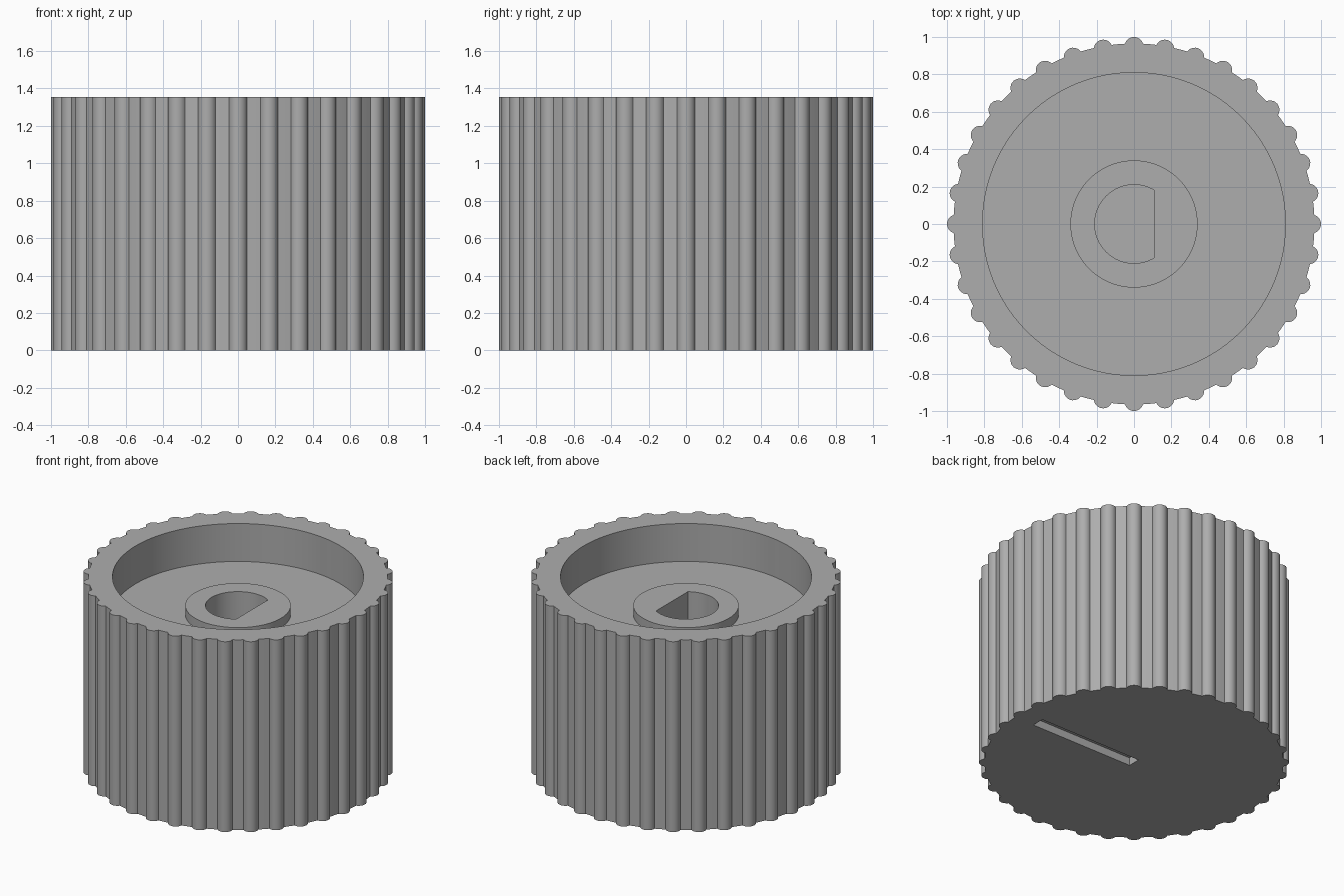
import bpy
import bmesh
from math import sin, cos, pi, acos, asin, sqrt, radians

cube = bpy.data.objects.get("Cube")
if cube:
    bpy.data.objects.remove(cube, do_unlink=True)

HEIGHT = 1.355
FLOOR = 1.085
BOSS_TOP = 1.15
RIBS = 36
VALLEY_R = 0.965
RIB_R = 0.05

grey = bpy.data.materials.new("plain grey")
grey.use_nodes = True
colour = (0.42, 0.42, 0.42, 1)
grey.diffuse_color = colour
grey.node_tree.nodes["Principled BSDF"].inputs["Base Color"].default_value = colour


def prism(name, outline, bottom, top):
    """Extrude a flat outline from bottom to top."""
    bm = bmesh.new()
    face = bm.faces.new([bm.verts.new((x, y, bottom)) for x, y in outline])
    new = bmesh.ops.extrude_face_region(bm, geom=[face])["geom"]
    for v in new:
        if isinstance(v, bmesh.types.BMVert):
            v.co.z = top
    bmesh.ops.recalc_face_normals(bm, faces=bm.faces)
    mesh = bpy.data.meshes.new(name)
    bm.to_mesh(mesh)
    bm.free()
    mesh.materials.append(grey)
    obj = bpy.data.objects.new(name, mesh)
    bpy.context.collection.objects.link(obj)
    return obj


def arc(radius, start, end, steps):
    angles = [start + (end - start) * i / steps for i in range(steps + 1)]
    return [(radius * cos(a), radius * sin(a)) for a in angles]


def circle(radius, steps=96):
    return arc(radius, 0, 2 * pi, steps)[:-1]


def combine(target, other, operation):
    """Apply a boolean and remove the helper."""
    other.hide_render = True
    mod = target.modifiers.new(operation.lower(), 'BOOLEAN')
    mod.operation = operation
    mod.solver = 'EXACT'
    mod.object = other
    bpy.ops.object.select_all(action='DESELECT')
    bpy.context.view_layer.objects.active = target
    target.select_set(True)
    bpy.ops.object.modifier_apply(modifier=mod.name)
    bpy.data.objects.remove(other, do_unlink=True)


# Fluted outline: round ribs standing out of a cylinder
def fluted_outline():
    centre = 1 - RIB_R
    # where each rib circle meets the valley circle
    along = (VALLEY_R ** 2 + centre ** 2 - RIB_R ** 2) / (2 * centre)
    across = sqrt(VALLEY_R ** 2 - along ** 2)
    half = acos((along - centre) / RIB_R)
    edge = asin(across / VALLEY_R)
    pitch = 2 * pi / RIBS
    points = []
    for i in range(RIBS):
        a = i * pitch
        for x, y in arc(RIB_R, -half, half, 10):
            x += centre
            points.append((x * cos(a) - y * sin(a), x * sin(a) + y * cos(a)))
        points += arc(VALLEY_R, a + edge, a + pitch - edge, 4)[1:-1]
    return points


knob = prism("knob_body", fluted_outline(), 0, HEIGHT)

# Round recess in the top, with the shaft boss standing in it
combine(knob, prism("recess_cutter", circle(0.81), FLOOR, HEIGHT + 0.2), 'DIFFERENCE')
combine(knob, prism("shaft_boss", circle(0.34), FLOOR - 0.1, BOSS_TOP), 'UNION')

# D-shaped shaft hole, flat towards +x
flat = acos(0.11 / 0.21)
combine(knob, prism("shaft_cutter", arc(0.21, flat, 2 * pi - flat, 56), 0.3, HEIGHT), 'DIFFERENCE')

# Pointer slot in the underside
slot = [(0, -0.045), (0.81, -0.045), (0.81, 0.045), (0, 0.045)]
combine(knob, prism("slot_cutter", slot, -0.1, 0.055), 'DIFFERENCE')

bpy.ops.object.shade_smooth_by_angle(angle=radians(30))
